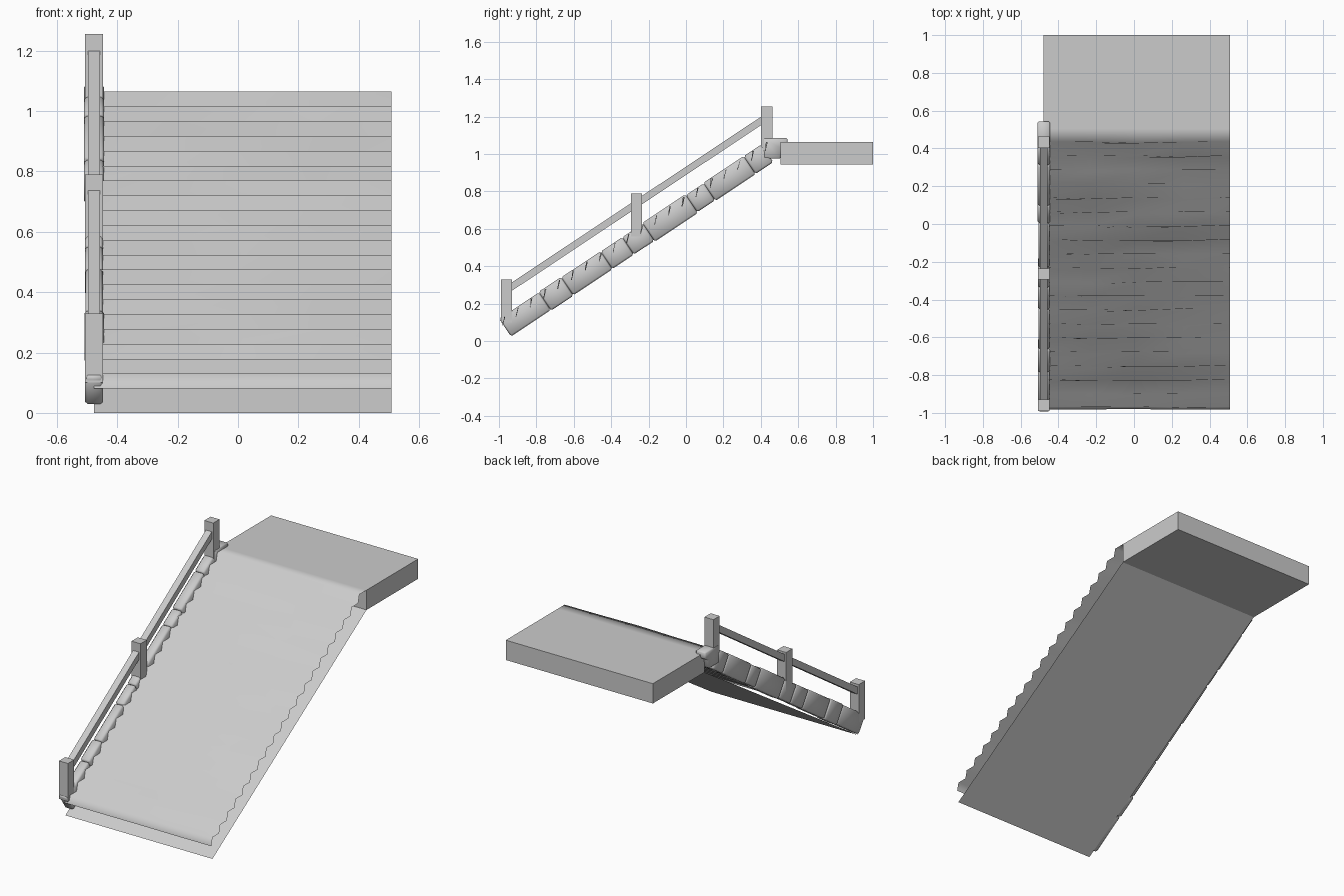
import bpy, bmesh, math, random
from mathutils import Vector, Matrix

random.seed(4)
if "Cube" in bpy.data.objects:
    bpy.data.objects.remove(bpy.data.objects["Cube"])

stone = bpy.data.materials.new("pale_grey_stone")
stone.use_nodes = True
GREY = (0.6, 0.6, 0.6, 1)
stone.diffuse_color = GREY
stone.node_tree.nodes["Principled BSDF"].inputs["Base Color"].default_value = GREY

LEFT, RIGHT = 0.508, -0.478      # side edges of the flight
RAIL_X = -0.477                  # centre line of curb and railing
RISE, RUN, STEPS = 0.0492, 0.074, 20
SLOPE = RISE / RUN
ANGLE = math.atan(SLOPE)
TOP = 1.065


def finish(bm, name, smooth=False):
    mesh = bpy.data.meshes.new(name)
    bm.to_mesh(mesh)
    bm.free()
    mesh.materials.append(stone)
    for face in mesh.polygons:
        face.use_smooth = smooth
    obj = bpy.data.objects.new(name, mesh)
    bpy.context.collection.objects.link(obj)
    return obj


def box(name, low, high):
    bm = bmesh.new()
    bmesh.ops.create_cube(bm, size=1)
    low, high = Vector(low), Vector(high)
    for v in bm.verts:
        v.co = (low + high) / 2 + v.co * (high - low)
    return finish(bm, name)


def prism(name, profile, half_width, bevel=0):
    """Extrude a (y, z) profile across x, centred on the railing line."""
    bm = bmesh.new()
    face = bm.faces.new([bm.verts.new((RAIL_X - half_width, y, z)) for y, z in profile])
    ext = bmesh.ops.extrude_face_region(bm, geom=[face])
    moved = [g for g in ext["geom"] if isinstance(g, bmesh.types.BMVert)]
    bmesh.ops.translate(bm, verts=moved, vec=(2 * half_width, 0, 0))
    bmesh.ops.recalc_face_normals(bm, faces=bm.faces)
    if bevel:
        bmesh.ops.bevel(bm, geom=bm.edges[:], offset=bevel, segments=1, affect='EDGES')
    return finish(bm, name, bool(bevel))


# Landing slab
box("landing", (RIGHT, 0.505, 0.945), (LEFT, 1.0, TOP))

# Sloping underside sheet
bm = bmesh.new()
bm.faces.new([bm.verts.new(p) for p in (
    (RIGHT, -0.97, 0), (RIGHT, 0.505, 0.945), (LEFT, 0.505, 0.945), (LEFT, -0.97, 0))])
finish(bm, "underside")

# Worn steps: one open sheet of leaning risers and treads, bowed forward mid-width
bm = bmesh.new()
rows = []
for i in range(STEPS):
    nose = 0.437 - (STEPS - 1 - i) * RUN
    z = TOP - (STEPS - i) * RISE
    rows += [(nose - 0.012, z, 0.005), (nose, z + RISE, 0.01)]
rows.append((0.505, TOP, 0))
grid = []
for y, z, wear in rows:
    line = []
    for k in range(5):
        bow = wear * random.uniform(-0.3, 1) if 0 < k < 4 else 0
        line.append(bm.verts.new((RIGHT + (LEFT - RIGHT) * k / 4, y - bow, z)))
    grid.append(line)
for a, b in zip(grid, grid[1:]):
    for k in range(4):
        bm.faces.new((a[k], a[k + 1], b[k + 1], b[k]))
finish(bm, "steps", True)

# Curb of rounded stones laid along the slope
along = Vector((math.cos(ANGLE), math.sin(ANGLE)))
across = Vector((-along.y, along.x))
start = Vector((-0.967, 0.072))
joints = [-0.967, -0.755, -0.635, -0.425, -0.31, -0.2, 0.03, 0.125, 0.34, 0.435]
for n, (y0, y1) in enumerate(zip(joints, joints[1:])):
    half = 0.058 + random.uniform(-0.004, 0.003)
    a = start + along * ((y0 - start.x) / along.x)
    b = start + along * ((y1 - start.x) / along.x)
    prism(f"curb_stone_{n + 1}",
          [a - across * half, b - across * half, b + across * half, a + across * half],
          0.031 + random.uniform(-0.002, 0.002), 0.009)

# Level end stone with a lip over the landing
prism("curb_end_stone", [(0.413, 0.975), (0.505, 0.975), (0.51, 1.03), (0.542, 1.045),
                         (0.542, 1.085), (0.413, 1.085)], 0.033, 0.006)

# Railing posts
for name, y, low, high in (("lower_post", -0.96, 0.1, 0.33),
                           ("middle_post", -0.265, 0.56, 0.79),
                           ("upper_post", 0.432, 1.0, 1.255)):
    box(name, (RAIL_X - 0.03, y - 0.03, low), (RAIL_X + 0.03, y + 0.03, high))

# Sloping handrails between the posts
for name, y0, y1 in (("lower_handrail", -0.935, -0.29), ("upper_handrail", -0.24, 0.405)):
    z0, z1 = (1.2 + SLOPE * (y - 0.402) for y in (y0, y1))
    prism(name, [(y0, z0 - 0.045), (y1, z1 - 0.045), (y1, z1), (y0, z0)], 0.02)
